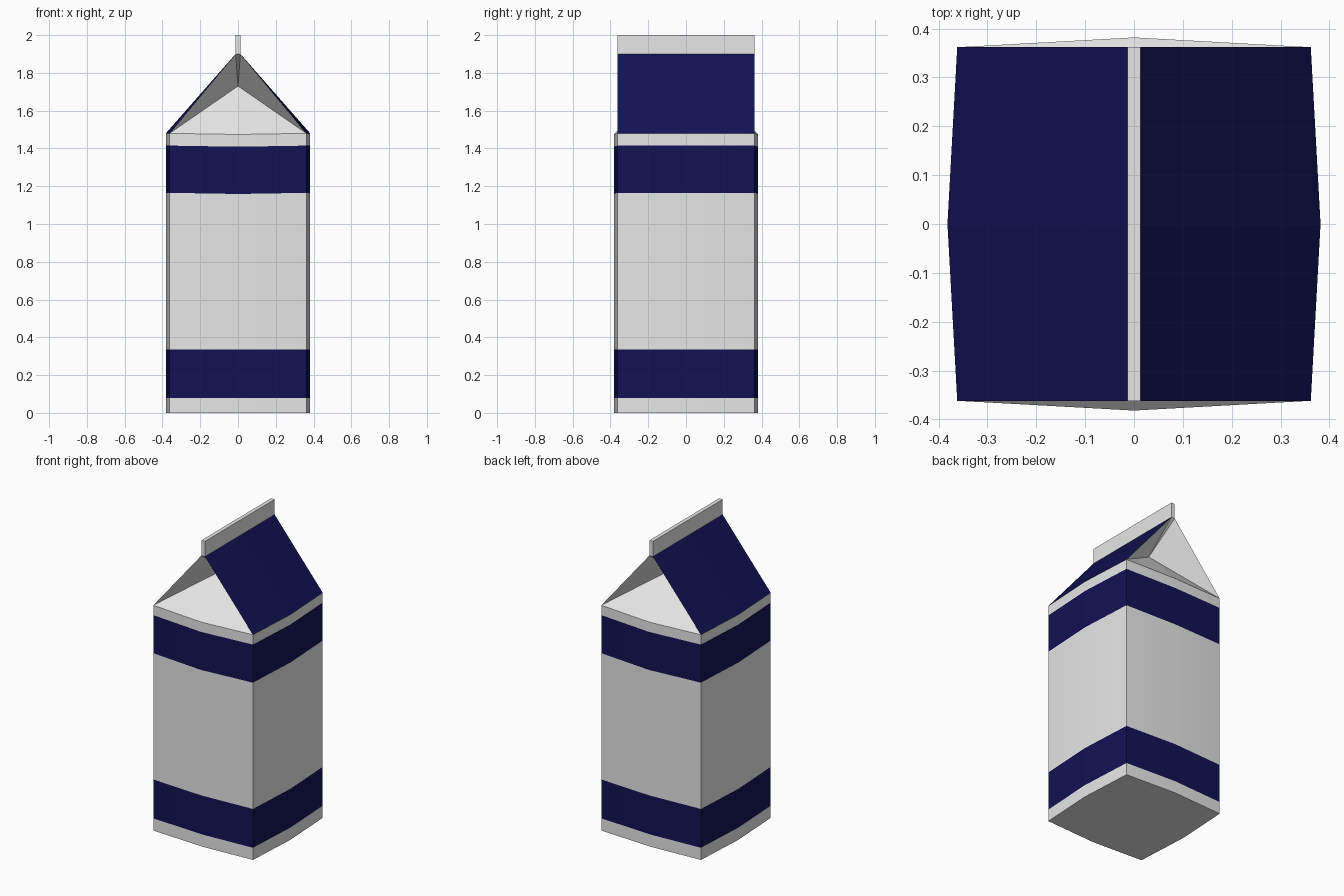
import bpy
import bmesh

if "Cube" in bpy.data.objects:
    bpy.data.objects.remove(bpy.data.objects["Cube"], do_unlink=True)

CORNER, BULGE = 0.362, 0.382      # half widths at corners and face middles
SHOULDER, RIDGE, TOP = 1.48, 1.9, 2.0
FIN = 0.013                       # half thickness of the top seal


def make_material(name, colour):
    mat = bpy.data.materials.new(name)
    mat.use_nodes = True
    mat.diffuse_color = (*colour, 1)
    mat.node_tree.nodes["Principled BSDF"].inputs["Base Color"].default_value = (*colour, 1)
    return mat


card = make_material("pale card", (0.8, 0.8, 0.8))
navy = make_material("navy blue", (0.006, 0.006, 0.09))


def make_object(name, bm, mats, smooth=False):
    bmesh.ops.recalc_face_normals(bm, faces=bm.faces)
    mesh = bpy.data.meshes.new(name)
    bm.to_mesh(mesh)
    bm.free()
    for mat in mats:
        mesh.materials.append(mat)
    obj = bpy.data.objects.new(name, mesh)
    bpy.context.collection.objects.link(obj)
    if smooth:
        bpy.ops.object.select_all(action="DESELECT")
        obj.select_set(True)
        bpy.context.view_layer.objects.active = obj
        bpy.ops.object.shade_smooth_by_angle(angle=0.5)
    return obj


# Bulging square outline, going round from the front left corner
c, b = CORNER, BULGE
outline = [(-c, -c), (0, -b), (c, -c), (b, 0), (c, c), (0, b), (-c, c), (-b, 0)]

# Carton body: stacked rings, with two blue bands
bm = bmesh.new()
levels = [0, 0.08, 0.335, 1.165, 1.415, SHOULDER]
rings = []
for z in levels:
    dip = 0.006 if z > 1 else 0
    rings.append([bm.verts.new((x, y, z - (dip if x == 0 else 0))) for x, y in outline])
for i, (low, high) in enumerate(zip(rings, rings[1:])):
    for k in range(8):
        n = (k + 1) % 8
        face = bm.faces.new((low[k], low[n], high[n], high[k]))
        face.material_index = 1 if i in (1, 3) else 0
bm.faces.new(rings[0][::-1])
make_object("carton_body", bm, [card, navy], smooth=True)

# Gabled roof: blue slopes on the sides, folded-in card at both ends
bm = bmesh.new()


def add_face(points, index=0):
    bm.faces.new([bm.verts.new(p) for p in points]).material_index = index


for s in (-1, 1):
    # sloping side panel
    ridge = [(s * FIN, -c, RIDGE), (s * FIN, 0, RIDGE), (s * FIN, c, RIDGE)]
    eave = [(s * c, -c, SHOULDER), (s * b, 0, SHOULDER), (s * c, c, SHOULDER)]
    for k in (0, 1):
        add_face((eave[k], eave[k + 1], ridge[k + 1], ridge[k]), 1)
    # end panel at y = s, tucked in towards the middle
    tuck = (0, s * 0.137, 1.73)
    middle = (0, s * b, SHOULDER - 0.006)
    for side in (-1, 1):
        corner = (side * c, s * c, SHOULDER)
        add_face((corner, middle, tuck))
        add_face((corner, tuck, (side * FIN, s * c, RIDGE)))
    add_face(((-FIN, s * c, RIDGE), (FIN, s * c, RIDGE), tuck))
bmesh.ops.remove_doubles(bm, verts=bm.verts, dist=0.0005)
make_object("gable_roof", bm, [card, navy])

# Upright seal along the ridge
bm = bmesh.new()
bmesh.ops.create_cube(bm, size=1)
bmesh.ops.scale(bm, vec=(2 * FIN, 2 * c, TOP - RIDGE), verts=bm.verts)
bmesh.ops.translate(bm, vec=(0, 0, (TOP + RIDGE) / 2), verts=bm.verts)
make_object("top_seal", bm, [card])
